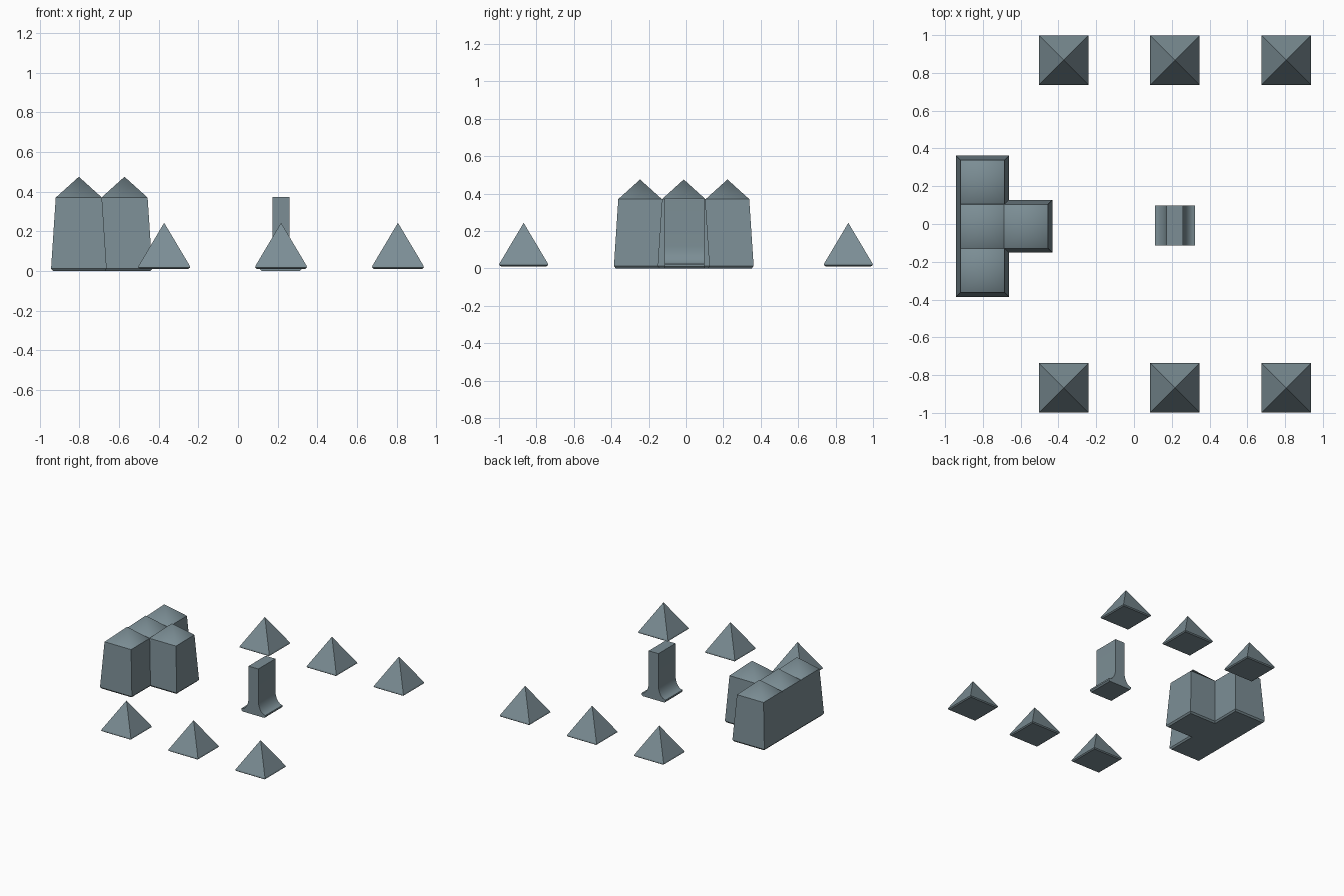
import bpy, bmesh, math

if "Cube" in bpy.data.objects:
    bpy.data.objects.remove(bpy.data.objects["Cube"])

slate = bpy.data.materials.new("slate grey")
slate.diffuse_color = (0.20, 0.27, 0.30, 1)
slate.use_nodes = True
slate.node_tree.nodes["Principled BSDF"].inputs["Base Color"].default_value = slate.diffuse_color


def finish(bm, name, loc):
    bmesh.ops.recalc_face_normals(bm, faces=bm.faces)
    mesh = bpy.data.meshes.new(name)
    bm.to_mesh(mesh)
    bm.free()
    mesh.materials.append(slate)
    obj = bpy.data.objects.new(name, mesh)
    obj.location = loc
    bpy.context.collection.objects.link(obj)
    return obj


def square_spire(name, x, y, rings, apex, smooth_roof=False):
    """Stacked square rings (half width, height) closed by a pointed top."""
    bm = bmesh.new()
    loops = [[bm.verts.new((sx * h, sy * h, z))
              for sx, sy in ((-1, -1), (1, -1), (1, 1), (-1, 1))] for h, z in rings]
    bm.faces.new(loops[0][::-1])
    for a, b in zip(loops, loops[1:]):
        for i in range(4):
            j = (i + 1) % 4
            bm.faces.new((a[i], a[j], b[j], b[i]))
    tip = bm.verts.new((0, 0, apex))
    for i in range(4):
        f = bm.faces.new((loops[-1][i], loops[-1][(i + 1) % 4], tip))
        f.smooth = smooth_roof
    return finish(bm, name, (x, y, 0))


# Cluster of four tapered towers in a T plan
for i, (x, y) in enumerate([(-0.802, 0.222), (-0.802, -0.012), (-0.802, -0.246), (-0.572, -0.012)]):
    square_spire(f"tower_{i + 1}", x, y,
                 [(0.130, 0.0), (0.140, 0.012), (0.1165, 0.37)], 0.475, True)

# Two rows of small pyramids
for row, y in (("front", -0.868), ("back", 0.868)):
    for i, x in enumerate((-0.372, 0.217, 0.806)):
        square_spire(f"{row}_pyramid_{i + 1}", x, y,
                     [(0.122, 0.011), (0.131, 0.018), (0.128, 0.028)], 0.243)

# Upright slab with a concave flared foot: half profile in x and z, mirrored
half = [(0.096, 0.0), (0.106, 0.010), (0.106, 0.022)]
for k in range(1, 9):
    t = math.radians(90 * k / 8)
    half.append((0.106 - 0.063 * math.sin(t), 0.120 - 0.098 * math.cos(t)))
half.append((0.043, 0.374))
profile = half + [(-x, z) for x, z in reversed(half)]
bm = bmesh.new()
face = bm.faces.new([bm.verts.new((x, -0.107, z)) for x, z in profile])
ext = bmesh.ops.extrude_face_region(bm, geom=[face])
bmesh.ops.translate(bm, vec=(0, 0.214, 0),
                    verts=[v for v in ext["geom"] if isinstance(v, bmesh.types.BMVert)])
slab = finish(bm, "flared_slab", (0.216, -0.008, 0))
bpy.context.view_layer.objects.active = slab
slab.select_set(True)
bpy.ops.object.shade_smooth_by_angle(angle=math.radians(30))
